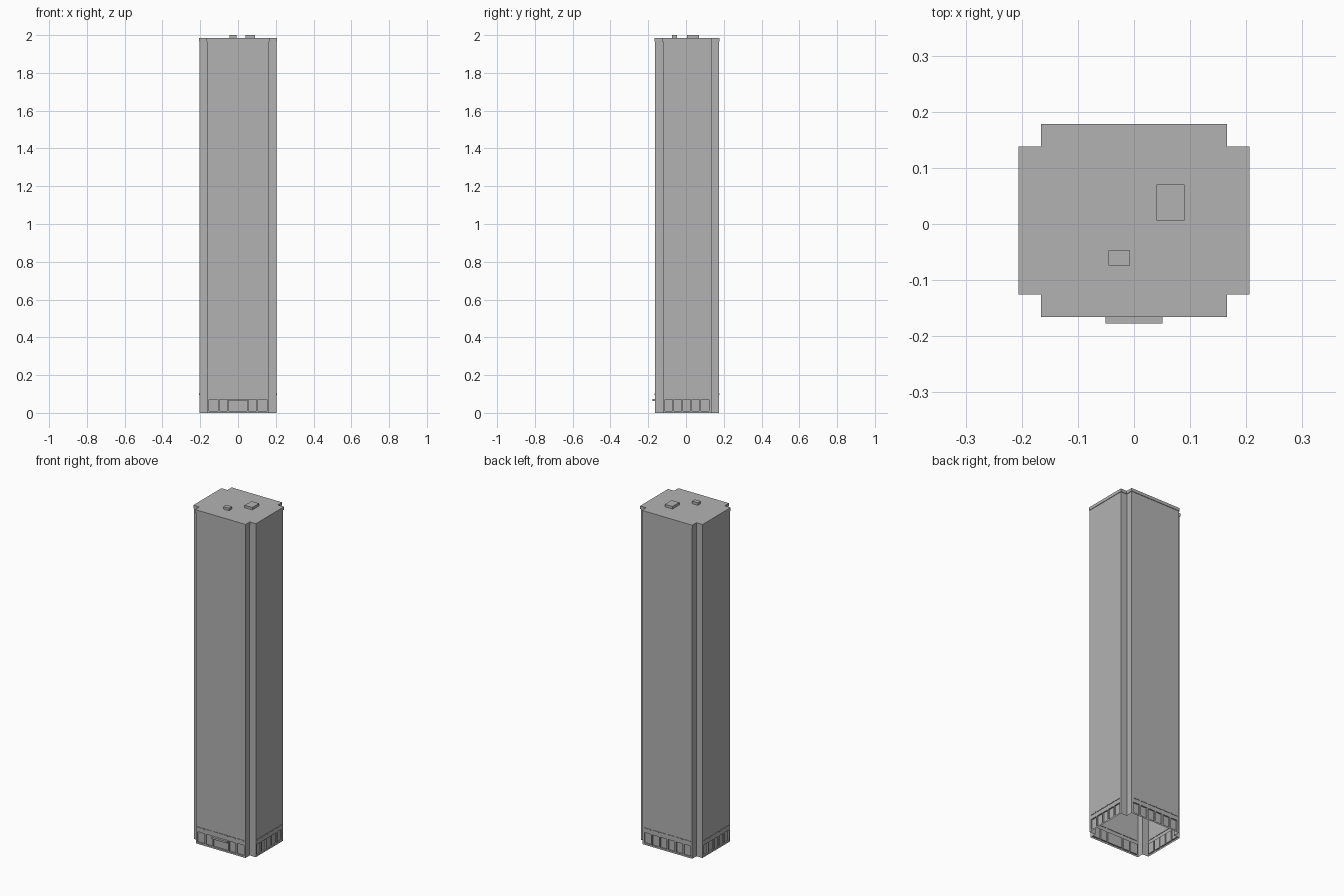
import bpy
import bmesh
from mathutils import Vector

cube = bpy.data.objects.get("Cube")
if cube:
    bpy.data.objects.remove(cube, do_unlink=True)

grey = bpy.data.materials.new("concrete grey")
grey.use_nodes = True
colour = (0.45, 0.45, 0.45, 1)
grey.diffuse_color = colour
grey.node_tree.nodes["Principled BSDF"].inputs["Base Color"].default_value = colour

CY = 0.006            # centre of the tower in depth
HX, HY = 0.203, 0.169  # half width and half depth of the walls
NOTCH = 0.04
SILL, HEAD = 0.01, 0.072
OUT = 0.003


def finish(name, bm):
    bmesh.ops.recalc_face_normals(bm, faces=bm.faces)
    mesh = bpy.data.meshes.new(name)
    bm.to_mesh(mesh)
    bm.free()
    mesh.materials.append(grey)
    obj = bpy.data.objects.new(name, mesh)
    bpy.context.collection.objects.link(obj)
    return obj


def outline(grow=0):
    """Rectangle with a square notch at each corner, counter-clockwise."""
    a, b = HX + grow, HY + grow
    c, d = HX - NOTCH + grow, HY - NOTCH + grow
    corner = [(a, d), (c, d), (c, b)]
    pts = []
    for sx, sy in ((1, 1), (-1, 1), (-1, -1), (1, -1)):
        part = [(sx * x, CY + sy * y) for x, y in corner]
        pts += part if sx == sy else part[::-1]
    return pts


def prism(bm, pts, z0, z1, caps):
    low = [bm.verts.new((x, y, z0)) for x, y in pts]
    high = [bm.verts.new((x, y, z1)) for x, y in pts]
    for i in range(len(pts)):
        j = (i + 1) % len(pts)
        bm.faces.new((low[i], low[j], high[j], high[i]))
    if caps:
        bm.faces.new(low[::-1])
        bm.faces.new(high)


def box(bm, x0, x1, y0, y1, z0, z1):
    prism(bm, [(x0, y0), (x1, y0), (x1, y1), (x0, y1)], z0, z1, True)


def bays(count, pitch, width, middle=0):
    starts = [middle + (i - (count - 1) / 2) * pitch for i in range(count)]
    return [(m - width / 2, m + width / 2) for m in starts]


# Openings along each wall: outward direction and list of spans
side = bays(5, 0.048, 0.041, CY - 0.002)
outer = [(-0.153, -0.106), (-0.098, -0.056)]
front = outer + [(-0.048, 0.048)] + [(-b, -a) for a, b in outer]
back = bays(6, 0.052, 0.043)
walls = [((0, -1, 0), front), ((0, 1, 0), back),
         ((1, 0, 0), side), ((-1, 0, 0), side)]

# Hollow tower shell, open at the bottom, with recessed ground floor openings
bm = bmesh.new()
prism(bm, outline(), 0, 1.975, False)
bmesh.ops.recalc_face_normals(bm, faces=bm.faces)


def cut(faces, co, normal):
    parts = set(faces)
    for f in faces:
        parts.update(f.edges)
        parts.update(f.verts)
    bmesh.ops.bisect_plane(bm, geom=list(parts), plane_co=co, plane_no=normal)


for z in (SILL, HEAD):
    cut(list(bm.faces), (0, 0, z), (0, 0, 1))

for direction, spans in walls:
    n = Vector(direction)
    axis = 0 if n.y else 1
    along = Vector((1, 0, 0)) if axis == 0 else Vector((0, 1, 0))
    reach = HX if axis else HY

    def strip():
        found = []
        for f in bm.faces:
            c = f.calc_center_median()
            flat = abs((c - Vector((0, CY, 0))).dot(n) - reach) < 0.001
            if flat and SILL < c.z < HEAD:
                found.append(f)
        return found

    for span in spans:
        for u in span:
            cut(strip(), along * u, along)
    panes = [f for f in strip()
             if any(a < f.calc_center_median()[axis] < b for a, b in spans)]
    bmesh.ops.inset_individual(bm, faces=panes, thickness=0, depth=-0.008)
finish("tower_walls", bm)

# Thin ledges above the openings
bm = bmesh.new()
for direction, spans in walls:
    for a, b in spans:
        if direction[1]:
            y = CY + direction[1] * HY
            box(bm, a, b, y - OUT, y + OUT, 0.096, 0.102)
        else:
            x = direction[0] * HX
            box(bm, x - OUT, x + OUT, a, b, 0.096, 0.102)
finish("window_ledges", bm)

# Roof slab with a slight overhang
bm = bmesh.new()
prism(bm, outline(OUT), 1.967, 1.985, True)
finish("roof_slab", bm)

# Rooftop housings and entrance canopy
for name, size in (
        ("large_roof_housing", (0.04, 0.09, 0.006, 0.07, 1.985, 2.0)),
        ("small_roof_housing", (-0.045, -0.007, -0.074, -0.047, 1.985, 2.0)),
        ("entrance_canopy", (-0.051, 0.051, -0.177, CY - HY + 0.002, 0.062, 0.073))):
    bm = bmesh.new()
    box(bm, *size)
    finish(name, bm)
